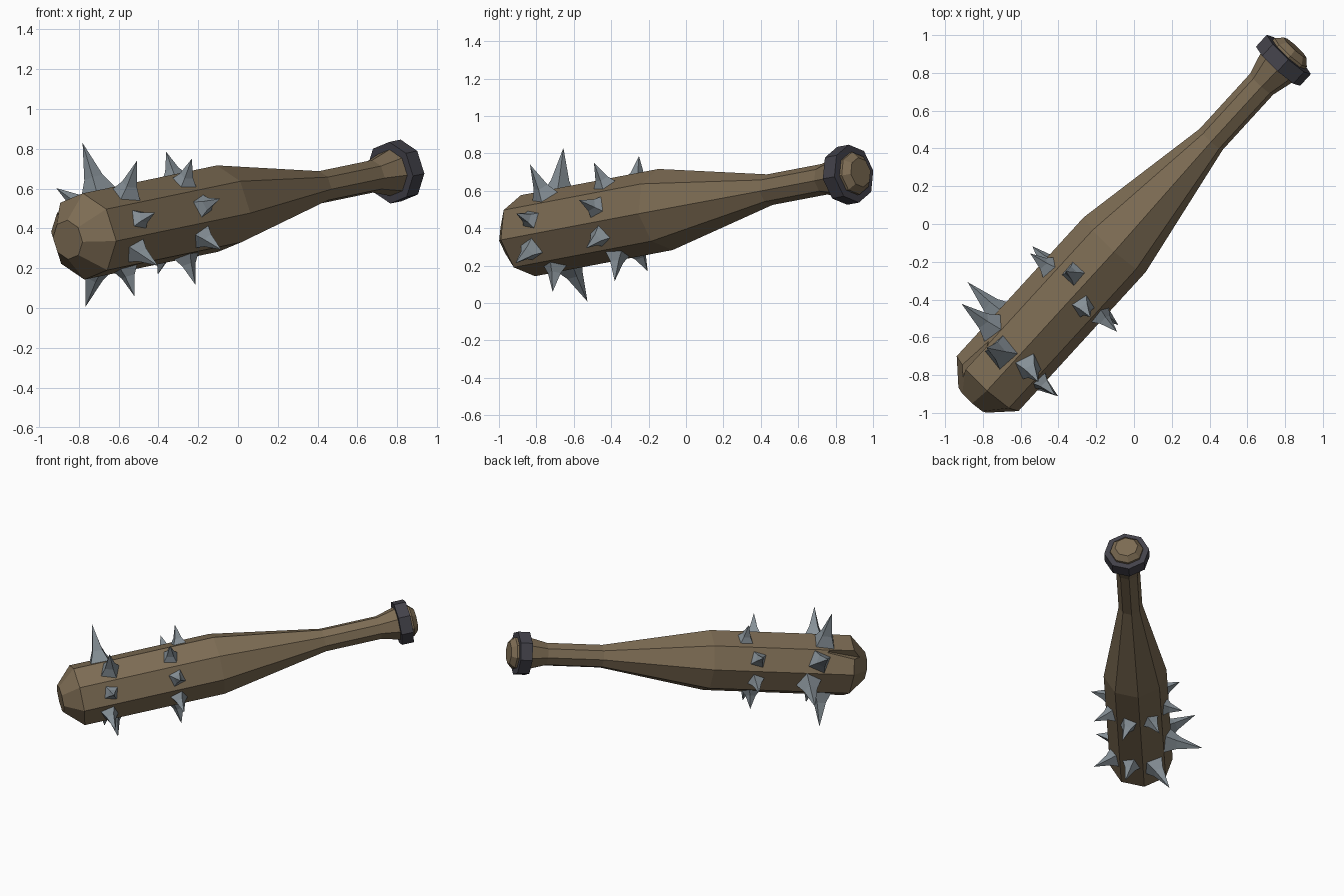
import bpy, bmesh, math, random
from mathutils import Vector, Matrix

if "Cube" in bpy.data.objects:
    bpy.data.objects.remove(bpy.data.objects["Cube"])

random.seed(4)

# Club frame: u points sideways, w upward, axis runs from the head to the handle
START = Vector((-0.775, -0.845, 0.36))
AXIS = Vector((0.668, 0.730, 0.139)).normalized()
U = Vector((AXIS.y, -AXIS.x, 0)).normalized()
W = U.cross(AXIS).normalized()
SIDES, TURN = 8, -6          # octagonal section and its twist in degrees


def material(name, color):
    m = bpy.data.materials.new(name)
    m.diffuse_color = (*color, 1)
    m.use_nodes = True
    m.node_tree.nodes["Principled BSDF"].inputs["Base Color"].default_value = m.diffuse_color
    return m


wood = material("brown wood", (0.205, 0.15, 0.088))
band = material("dark band", (0.056, 0.054, 0.068))
steel = material("grey steel", (0.24, 0.28, 0.31))


def radial(deg):
    a = math.radians(deg)
    return U * math.cos(a) + W * math.sin(a)


def point(s, r, deg):
    return START + AXIS * s + radial(deg) * r


def finish(bm, name, mat):
    bmesh.ops.recalc_face_normals(bm, faces=bm.faces)
    mesh = bpy.data.meshes.new(name)
    bm.to_mesh(mesh)
    bm.free()
    ob = bpy.data.objects.new(name, mesh)
    bpy.context.collection.objects.link(ob)
    if mat:
        mesh.materials.append(mat)
    return ob


def lathe(name, profile, mat, closed=False):
    """Sweep (distance, radius) pairs round the club axis."""
    bm = bmesh.new()
    rings = [[bm.verts.new(point(s, r, TURN + 360 * k / SIDES)) for k in range(SIDES)]
             for s, r in profile]
    pairs = list(zip(rings, rings[1:]))
    if closed:
        pairs.append((rings[-1], rings[0]))
    for a, b in pairs:
        for k in range(SIDES):
            n = (k + 1) % SIDES
            bm.faces.new((a[k], a[n], b[n], b[k]))
    if not closed:
        bm.faces.new(rings[0])
        bm.faces.new(rings[-1])
    return finish(bm, name, mat)


# Wooden body from head cap to handle knob
body = lathe("club_body", [(-0.12, 0.10), (0, 0.22), (1.007, 0.22), (1.77, 0.083),
                           (2.17, 0.083), (2.30, 0.118), (2.40, 0.115), (2.435, 0.08)], wood)

# Dark band round the knob
lathe("handle_band", [(2.30, 0.108), (2.30, 0.157), (2.385, 0.157), (2.385, 0.108)],
      band, closed=True)

# Chipped ridge at the head
bm = bmesh.new()
v = [bm.verts.new(point(*p)) for p in ((-0.13, 0.27, 125), (-0.13, 0.27, 160),
                                       (-0.13, 0.15, 138), (0.24, 0.21, 129))]
for tri in ((0, 1, 2), (0, 1, 3), (1, 2, 3), (0, 2, 3)):
    bm.faces.new([v[i] for i in tri])
cutter = finish(bm, "chip_cutter", None)
cutter.hide_render = True
cutter.display_type = 'WIRE'
cut = body.modifiers.new("chip", 'BOOLEAN')
cut.operation, cut.solver, cut.object = 'DIFFERENCE', 'EXACT', cutter


def spike(name, s, deg, tip_r):
    """Four-sided flared spike standing on a flat of the body."""
    base_r = 0.196
    h = tip_r - base_r
    size = 0.04 + 0.2 * h
    out, side = radial(deg), radial(deg).cross(AXIS)
    spin = random.uniform(15, 75)
    bm = bmesh.new()
    rings = []
    for up, r in ((0, size), (0.32 * h, size * 0.52)):
        ring = []
        for k in range(4):
            a = math.radians(spin + 90 * k)
            ring.append(bm.verts.new(START + AXIS * (s + r * math.cos(a))
                                     + side * (r * math.sin(a)) + out * (base_r + up)))
        rings.append(ring)
    tip = bm.verts.new(point(s, tip_r, deg))
    bm.faces.new(rings[0])
    for k in range(4):
        n = (k + 1) % 4
        bm.faces.new((rings[0][k], rings[0][n], rings[1][n], rings[1][k]))
        bm.faces.new((rings[1][k], rings[1][n], tip))
    finish(bm, name, steel)


# Two rows of spikes, one on each flat: (distance, tip radius)
head_row = [(0.21, 0.32), (0.24, 0.40), (0.20, 0.465), (0.25, 0.44),
            (0.31, 0.46), (0.19, 0.435), (0.225, 0.35), (0.18, 0.365)]
inner_row = [(0.685, 0.335), (0.675, 0.34), (0.77, 0.335), (0.69, 0.34),
             (0.69, 0.33), (0.69, 0.33), (0.68, 0.355), (0.68, 0.342)]
for row, spikes in (("head", head_row), ("inner", inner_row)):
    for i, (s, r) in enumerate(spikes):
        spike(f"{row}_spike_{i + 1}", s, TURN + 22.5 + 45 * i, r)
